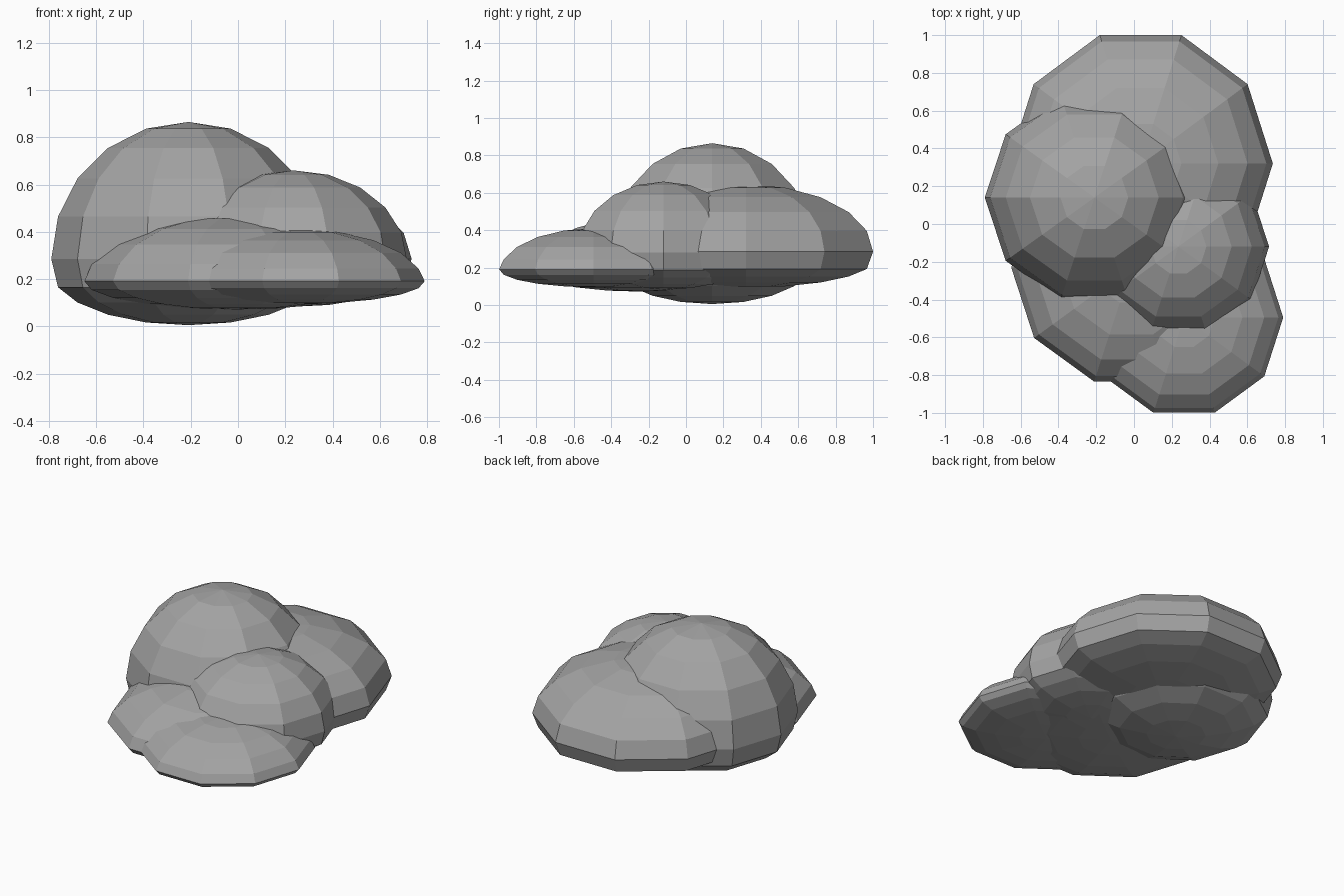
import bpy
import bmesh
from math import radians
from mathutils import Matrix, Vector

cube = bpy.data.objects.get("Cube")
if cube:
    bpy.data.objects.remove(cube, do_unlink=True)

# Single stone-grey colour
grey = bpy.data.materials.new("stone_grey")
grey.use_nodes = True
colour = (0.37, 0.37, 0.37, 1)
grey.diffuse_color = colour
bsdf = grey.node_tree.nodes["Principled BSDF"]
bsdf.inputs["Base Color"].default_value = colour
bsdf.inputs["Roughness"].default_value = 0.9

FLATTEN_HEIGHT = 0.205   # everything below this is squashed
FLATTEN_FACTOR = 0.4


def puff(name, centre, radii):
    """Faceted ellipsoid with a flattened underside."""
    bm = bmesh.new()
    bmesh.ops.create_uvsphere(bm, u_segments=10, v_segments=10, radius=1)
    # Put a vertex column on the x axis, then size and place the puff
    place = (Matrix.Translation(centre) @ Matrix.Diagonal(Vector((*radii, 1)))
             @ Matrix.Rotation(radians(90), 4, "Z"))
    bmesh.ops.transform(bm, matrix=place, verts=bm.verts)
    for v in bm.verts:
        if v.co.z < FLATTEN_HEIGHT:
            v.co.z = FLATTEN_HEIGHT + (v.co.z - FLATTEN_HEIGHT) * FLATTEN_FACTOR
    # Keep the origin at the middle of the puff
    bmesh.ops.translate(bm, vec=-Vector(centre), verts=bm.verts)
    mesh = bpy.data.meshes.new(name)
    bm.to_mesh(mesh)
    bm.free()
    mesh.materials.append(grey)
    obj = bpy.data.objects.new(name, mesh)
    obj.location = centre
    bpy.context.collection.objects.link(obj)
    return obj


# Overlapping puffs, from the tallest to the lowest
puff("tall_puff", (-0.21, 0.14, 0.285), (0.58, 0.57, 0.58))
puff("back_puff", (0.035, 0.32, 0.285), (0.70, 0.715, 0.36))
puff("middle_puff", (0.235, -0.12, 0.28), (0.48, 0.48, 0.38))
puff("front_right_puff", (-0.015, -0.23, 0.17), (0.635, 0.635, 0.30))
puff("front_left_puff", (0.265, -0.495, 0.17), (0.525, 0.53, 0.24))
